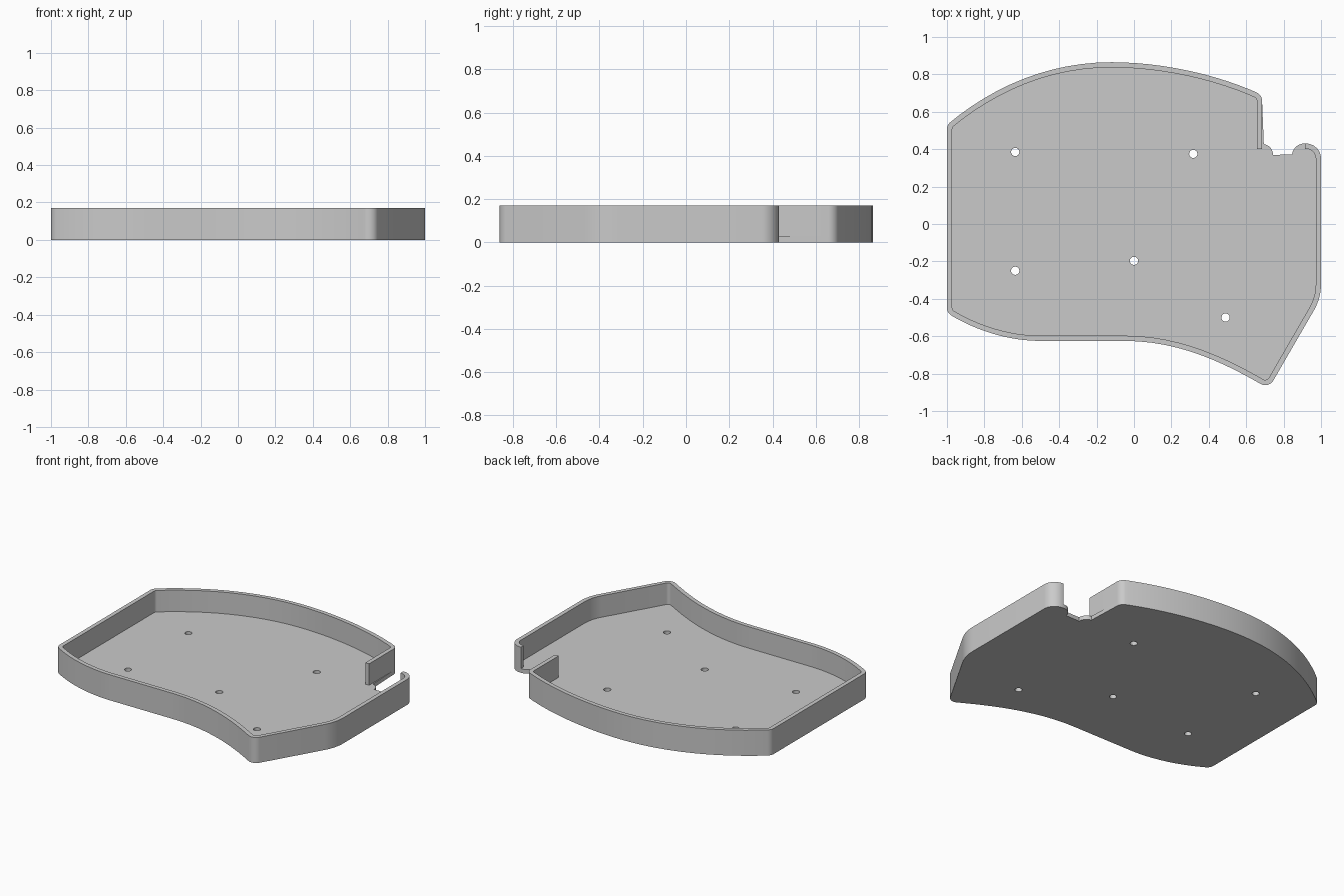
import bpy, bmesh
from math import cos, sin, tan, radians
from mathutils import Vector

if "Cube" in bpy.data.objects:
    bpy.data.objects.remove(bpy.data.objects["Cube"])

HEIGHT, FLOOR, WALL = 0.17, 0.027, 0.028

grey = bpy.data.materials.new("plain grey")
grey.use_nodes = True
grey.diffuse_color = (0.59, 0.59, 0.59, 1)
grey.node_tree.nodes["Principled BSDF"].inputs["Base Color"].default_value = grey.diffuse_color


def bezier(a, b, c, d, n=12):
    """Inner points of a cubic curve, ends left out."""
    a, b, c, d = map(Vector, (a, b, c, d))
    ts = [i / n for i in range(1, n)]
    return [a*(1-t)**3 + b*3*t*(1-t)**2 + c*3*t*t*(1-t) + d*t**3 for t in ts]


def arc(cx, cy, r, start, end, n=10):
    angles = [radians(start + (end - start) * i / n) for i in range(n + 1)]
    return [Vector((cx + r * cos(t), cy + r * sin(t))) for t in angles]


def fillet(prev, corner, nxt, r, n=8):
    """Round one corner with a circular arc."""
    u, v = (prev - corner).normalized(), (nxt - corner).normalized()
    half = u.angle(v) / 2
    start, end = corner + u * r / tan(half), corner + v * r / tan(half)
    centre = corner + (u + v).normalized() * r / sin(half)
    p, q = start - centre, end - centre
    return [centre + p.lerp(q, i / n).normalized() * r for i in range(n + 1)]


def rounded(path):
    """path holds points, or (point, radius) pairs for rounded corners."""
    plain = [p[0] if isinstance(p, tuple) else p for p in path]
    out = []
    for i, p in enumerate(path):
        if isinstance(p, tuple):
            out += fillet(plain[i - 1], p[0], plain[i + 1], p[1])
        else:
            out.append(p)
    return out


def offset(path, dist):
    """Shift an open anticlockwise path inward with mitred joints."""
    out = []
    for i, p in enumerate(path):
        before, after = path[max(i - 1, 0)], path[min(i + 1, len(path) - 1)]
        a, b = (p - before).normalized(), (after - p).normalized()
        a, b = (a if i else b), (b if after != p else a)
        na, nb = Vector((-a.y, a.x)), Vector((-b.y, b.x))
        m = (na + nb).normalized()
        out.append(p + m * dist / m.dot(na))
    return out


def prism(name, loops, z0, z1):
    """Fill an outline (with optional holes) and extrude it upward."""
    bm = bmesh.new()
    edges = []
    for loop in loops:
        vs = [bm.verts.new((p.x, p.y, z0)) for p in loop]
        edges += [bm.edges.new((vs[i - 1], vs[i])) for i in range(len(vs))]
    bmesh.ops.triangle_fill(bm, edges=edges, use_beauty=True, normal=(0, 0, 1))
    new = bmesh.ops.extrude_face_region(bm, geom=bm.faces[:], use_keep_orig=True)["geom"]
    top = [g for g in new if isinstance(g, bmesh.types.BMVert)]
    bmesh.ops.translate(bm, verts=top, vec=(0, 0, z1 - z0))
    bmesh.ops.recalc_face_normals(bm, faces=bm.faces[:])
    mesh = bpy.data.meshes.new(name)
    bm.to_mesh(mesh)
    bm.free()
    mesh.materials.append(grey)
    obj = bpy.data.objects.new(name, mesh)
    bpy.context.collection.objects.link(obj)
    bpy.ops.object.select_all(action='DESELECT')
    obj.select_set(True)
    bpy.context.view_layer.objects.active = obj
    bpy.ops.object.shade_smooth_by_angle(angle=radians(30))


# Outer outline, anticlockwise from one side of the notch to the other
V = Vector
back_right, back_peak, back_left = V((0.685, 0.69)), V((-0.12, 0.865)), V((-1, 0.53))
front_left, flat_left, flat_right = V((-1, -0.475)), V((-0.5, -0.625)), V((-0.05, -0.625))
tip = V((0.72, -0.88))
outline = rounded(
    [V((0.685, 0.40)), (back_right, 0.05)]
    + bezier(back_right, (0.45, 0.80), (0.15, 0.865), back_peak) + [back_peak]
    + bezier(back_peak, (-0.45, 0.865), (-0.75, 0.74), back_left)
    + [(back_left, 0.05), (front_left, 0.05)]
    + bezier(front_left, (-0.85, -0.57), (-0.67, -0.625), flat_left)
    + [flat_left, flat_right]
    + bezier(flat_right, (0.25, -0.625), (0.5, -0.75), tip)
    + [(tip, 0.05), (V((1, -0.396)), 0.28), (V((1, 0.43)), 0.08), V((0.915, 0.43))])

# Rim wall, open at the notch
prism("rim_wall", [outline + offset(outline, WALL)[::-1]], FLOOR, HEIGHT)

# Floor plate with rounded notch lugs and screw holes
notch = arc(0.91, 0.365, 0.065, 90, 175) + arc(0.685, 0.37, 0.058, 0, 90)
centres = [(-0.635, 0.385), (0.317, 0.375), (-0.635, -0.25), (0, -0.197), (0.49, -0.5)]
holes = [arc(x, y, 0.022, 0, 345, 23) for x, y in centres]
prism("floor_plate", [outline[1:] + notch[:-1]] + holes, 0, FLOOR)
